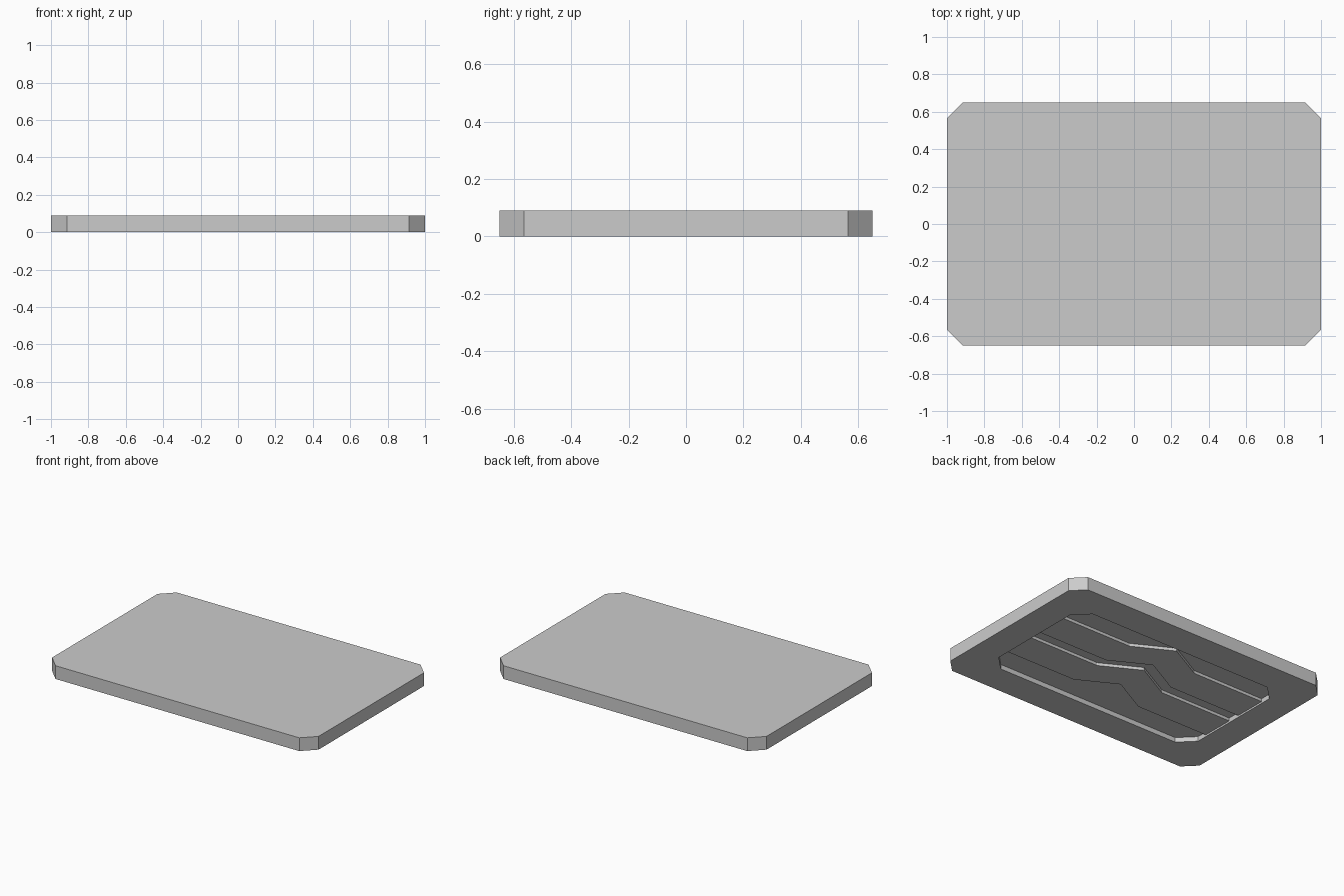
import bpy
import bmesh

if "Cube" in bpy.data.objects:
    bpy.data.objects.remove(bpy.data.objects["Cube"])


def finish(name, bm):
    bmesh.ops.recalc_face_normals(bm, faces=bm.faces)
    mesh = bpy.data.meshes.new(name)
    bm.to_mesh(mesh)
    bm.free()
    obj = bpy.data.objects.new(name, mesh)
    bpy.context.collection.objects.link(obj)
    return obj


def clipped_rect(hx, hy, c, z):
    """Rectangle with cut corners, counter-clockwise."""
    quarter = [(hx, hy - c), (hx - c, hy)]
    pts = quarter + [(-x, y) for x, y in reversed(quarter)]
    pts += [(-x, -y) for x, y in pts]
    return [(x, y, z) for x, y in pts]


def bridge(bm, a, b):
    n = len(a)
    for i in range(n):
        j = (i + 1) % n
        bm.faces.new((a[i], a[j], b[j], b[i]))


HEIGHT, FLOOR, RIB_Z = 0.09, 0.032, 0.012

# Slab: top, outer wall, underside rim, recess wall and recess floor
bm = bmesh.new()
loops = [
    clipped_rect(1.0, 0.65, 0.085, HEIGHT),
    clipped_rect(1.0, 0.65, 0.085, 0.0),
    clipped_rect(0.8, 0.44, 0.10, 0.0),
    clipped_rect(0.8, 0.44, 0.10, FLOOR),
]
rings = [[bm.verts.new(p) for p in loop] for loop in loops]
for a, b in zip(rings, rings[1:]):
    bridge(bm, a, b)
bm.faces.new(rings[0])
bm.faces.new(rings[-1])
finish("slab", bm)

# Two chevron ribs on the recess floor, ends buried in the recess wall
PATH = [(-0.81, 0.0), (-0.26, 0.0), (0.0, 0.14), (0.26, 0.0), (0.81, 0.0)]
HALF = 0.1125


def rib(name, y0):
    bm = bmesh.new()
    outline = [(x, y0 + y - HALF) for x, y in PATH]
    outline += [(x, y0 + y + HALF) for x, y in reversed(PATH)]
    low, high = [[bm.verts.new((x, y, z)) for x, y in outline]
                 for z in (RIB_Z, FLOOR + 0.01)]
    bridge(bm, low, high)
    bm.faces.new(low)
    bm.faces.new(high)
    finish(name, bm)


rib("back_rib", 0.155)
rib("front_rib", -0.155)
